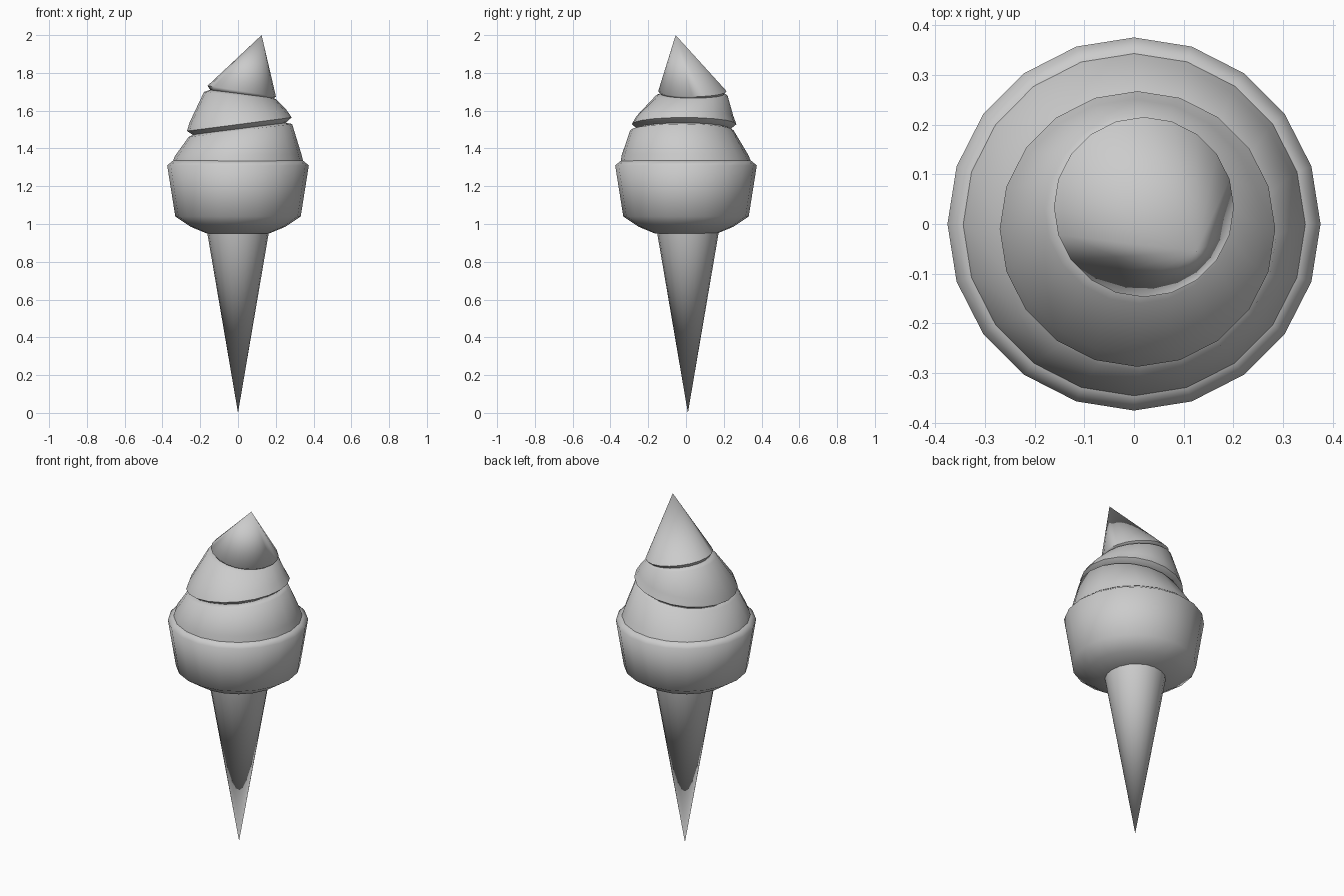
import bpy
import bmesh
import math

if "Cube" in bpy.data.objects:
    bpy.data.objects.remove(bpy.data.objects["Cube"], do_unlink=True)

SIDES = 20

grey = bpy.data.materials.new("plain grey")
grey.use_nodes = True
colour = (0.6, 0.6, 0.6, 1)
grey.diffuse_color = colour
grey.node_tree.nodes["Principled BSDF"].inputs["Base Color"].default_value = colour


def skin(name, rings):
    """Skin stacked rings, each (centre x, centre y, z, radius, tilt along x)."""
    bm = bmesh.new()
    loops = []
    for cx, cy, z, r, tilt in rings:
        loop = []
        for i in range(SIDES):
            a = math.tau * i / SIDES
            dx, dy = r * math.cos(a), r * math.sin(a)
            loop.append(bm.verts.new((cx + dx, cy + dy, z + tilt * dx)))
        loops.append(loop)
    for low, high in zip(loops, loops[1:]):
        for i in range(SIDES):
            j = (i + 1) % SIDES
            bm.faces.new((low[i], low[j], high[j], high[i]))
    # Close the open ends; pointed ends are merged instead
    if rings[0][3] > 0:
        bm.faces.new(loops[0][::-1])
    if rings[-1][3] > 0:
        bm.faces.new(loops[-1])
    bmesh.ops.remove_doubles(bm, verts=bm.verts, dist=0.0001)
    bmesh.ops.recalc_face_normals(bm, faces=bm.faces)
    mesh = bpy.data.meshes.new(name)
    bm.to_mesh(mesh)
    bm.free()
    mesh.materials.append(grey)
    obj = bpy.data.objects.new(name, mesh)
    bpy.context.collection.objects.link(obj)
    bpy.ops.object.select_all(action="DESELECT")
    obj.select_set(True)
    bpy.context.view_layer.objects.active = obj
    bpy.ops.object.shade_smooth_by_angle(angle=math.radians(70))
    return obj


# Pointed cone below
skin("cone", [(0, 0.01, 0, 0, 0), (0, 0.01, 0.96, 0.164, 0)])

# Wide rounded bowl
skin("bowl", [
    (0, 0, 0.95, 0.165, 0),
    (0, 0, 0.985, 0.25, 0),
    (0, 0, 1.04, 0.332, 0),
    (0, 0, 1.31, 0.375, 0),
    (0, 0, 1.335, 0.345, 0),
])

# Three leaning swirl layers, each with a narrow neck at the groove
skin("lower_swirl", [
    (0, 0, 1.325, 0.347, 0),
    (0, -0.005, 1.365, 0.335, 0.02),
    (0.0125, -0.022, 1.495, 0.274, 0.126),
    (0.01, -0.015, 1.505, 0.245, 0.126),
])
skin("middle_swirl", [
    (0.007, -0.01, 1.503, 0.245, 0.13),
    (0.007, -0.01, 1.528, 0.277, 0.13),
    (0, -0.006, 1.57, 0.257, 0.13),
    (0.01, 0.03, 1.68, 0.19, -0.1),
    (0.015, 0.033, 1.69, 0.165, -0.12),
])
skin("top_swirl", [
    (0.02, 0.035, 1.685, 0.165, -0.13),
    (0.02, 0.034, 1.703, 0.181, -0.16),
    (0.125, -0.055, 2, 0, 0),
])
